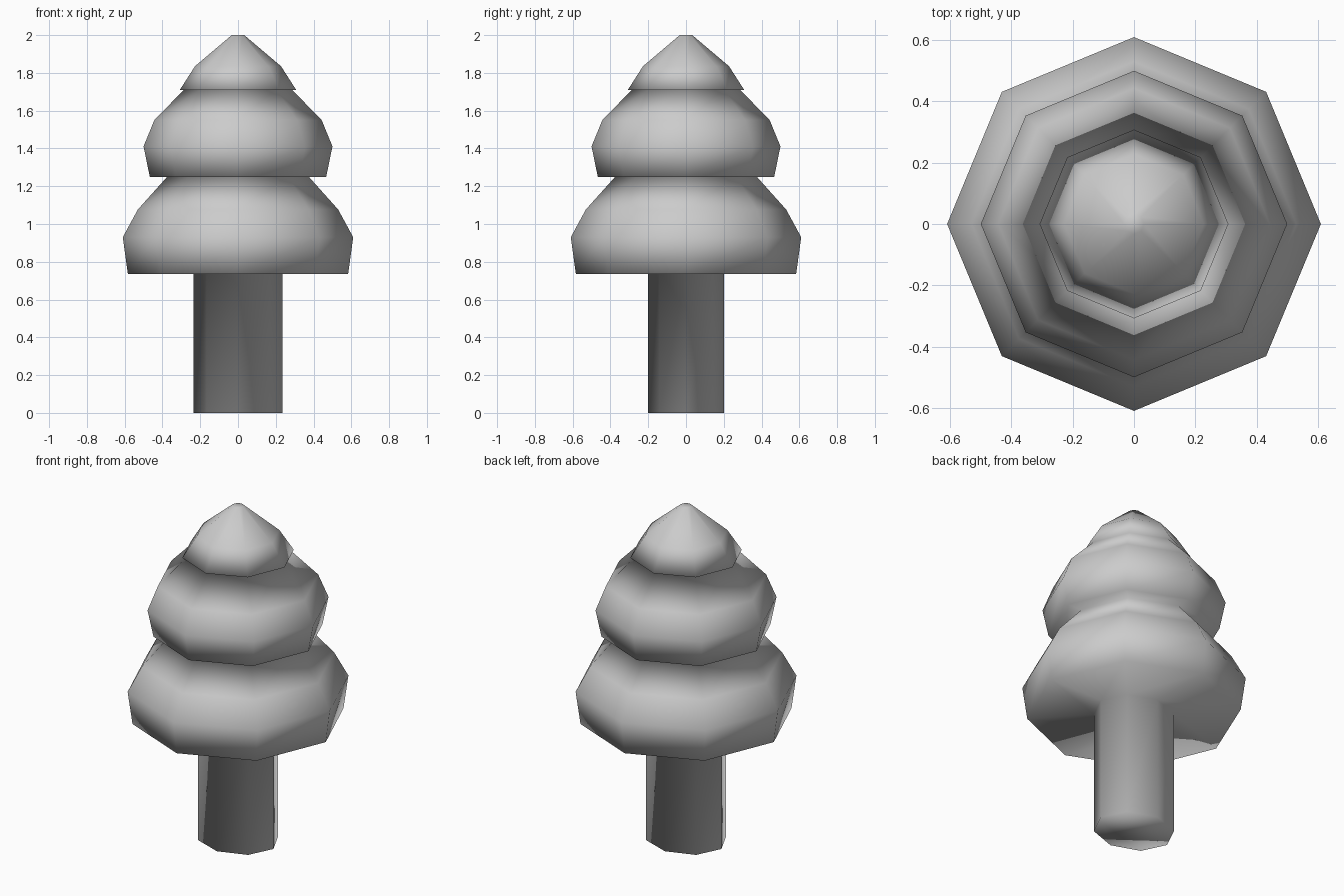
import bpy, bmesh
from math import cos, sin, pi

if "Cube" in bpy.data.objects:
    bpy.data.objects.remove(bpy.data.objects["Cube"])

SIDES = 8

# Outline from trunk foot to tip: (radius in x, radius in y, height)
trunk = [(0.235, 0.20, 0.0), (0.235, 0.20, 0.735)]
bottom_tier = [(0.583, 0.735), (0.61, 0.93), (0.53, 1.077), (0.375, 1.25)]
middle_tier = [(0.467, 1.25), (0.50, 1.411), (0.443, 1.55), (0.287, 1.71)]
top_tier = [(0.308, 1.71), (0.228, 1.835), (0.033, 2.0)]
outline = trunk + [(r, r, z) for r, z in bottom_tier + middle_tier + top_tier]


def loft(name, rings):
    """Stack octagonal rings into one closed, smooth-shaded skin."""
    bm = bmesh.new()
    loops = [[bm.verts.new((rx * cos(2 * pi * i / SIDES), ry * sin(2 * pi * i / SIDES), z))
              for i in range(SIDES)] for rx, ry, z in rings]
    for low, high in zip(loops, loops[1:]):
        for i in range(SIDES):
            j = (i + 1) % SIDES
            bm.faces.new((low[i], low[j], high[j], high[i]))
    bm.faces.new(loops[0][::-1])
    bm.faces.new(loops[-1])
    for f in bm.faces:
        f.smooth = True
    mesh = bpy.data.meshes.new(name)
    bm.to_mesh(mesh)
    bm.free()
    obj = bpy.data.objects.new(name, mesh)
    bpy.context.collection.objects.link(obj)
    return obj


# Trunk and three foliage tiers share one continuous skin
loft("tiered_tree", outline)
